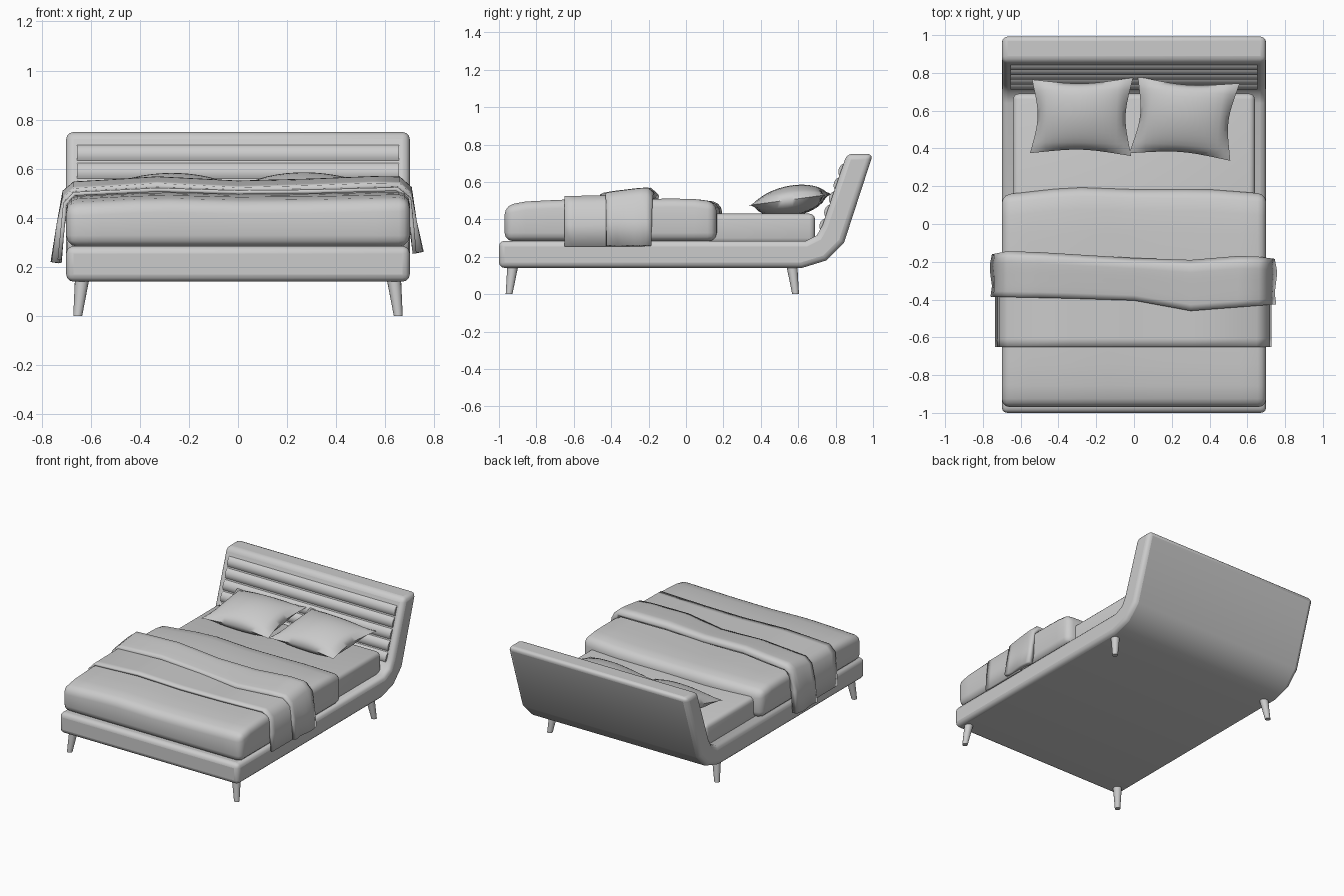
import bpy, bmesh, math
from mathutils import Vector

cube = bpy.data.objects.get("Cube")
if cube:
    bpy.data.objects.remove(cube, do_unlink=True)

grey = bpy.data.materials.new("soft grey")
grey.use_nodes = True
grey.diffuse_color = (0.6, 0.6, 0.6, 1)
grey.node_tree.nodes["Principled BSDF"].inputs["Base Color"].default_value = (0.6, 0.6, 0.6, 1)


def finish(name, bm, bevel=0, segments=3, thickness=0, angle=40):
    """Turn a bmesh into a smooth shaded object with optional modifiers."""
    bmesh.ops.recalc_face_normals(bm, faces=bm.faces)
    mesh = bpy.data.meshes.new(name)
    bm.to_mesh(mesh)
    bm.free()
    obj = bpy.data.objects.new(name, mesh)
    bpy.context.collection.objects.link(obj)
    mesh.materials.append(grey)
    bpy.ops.object.select_all(action='DESELECT')
    obj.select_set(True)
    bpy.context.view_layer.objects.active = obj
    bpy.ops.object.shade_smooth_by_angle(angle=math.radians(angle))
    if thickness:
        mod = obj.modifiers.new("Thickness", 'SOLIDIFY')
        mod.thickness, mod.offset = thickness, -1
    if bevel:
        mod = obj.modifiers.new("Rounding", 'BEVEL')
        mod.width, mod.segments = bevel, segments
        mod.limit_method, mod.angle_limit = 'ANGLE', math.radians(50)
    return obj


def lerp(points, x):
    """Piecewise linear lookup in a list of (position, value)."""
    if x <= points[0][0]:
        return points[0][1]
    for (a, u), (b, v) in zip(points, points[1:]):
        if x <= b:
            return u + (v - u) * (x - a) / (b - a)
    return points[-1][1]


def extrude_profile(name, profile, half_width, **options):
    """Sweep a (y, z) outline along x."""
    bm = bmesh.new()
    face = bm.faces.new([bm.verts.new((-half_width, y, z)) for y, z in profile])
    ext = bmesh.ops.extrude_face_region(bm, geom=[face])
    verts = [v for v in ext["geom"] if isinstance(v, bmesh.types.BMVert)]
    bmesh.ops.translate(bm, verts=verts, vec=(2 * half_width, 0, 0))
    return finish(name, bm, **options)


def sheet(bm, rows):
    """Join rows of points into a grid of quads."""
    grid = [[bm.verts.new(p) for p in row] for row in rows]
    for r, s in zip(grid, grid[1:]):
        for a, b, c, d in zip(r, r[1:], s[1:], s):
            bm.faces.new((a, b, c, d))


# Upholstered base that curves up into the headboard
extrude_profile("bed_frame", [
    (-1, 0.14), (0.62, 0.14), (0.75, 0.18), (0.845, 0.275), (1, 0.75),
    (0.86, 0.75), (0.73, 0.37), (0.70, 0.315), (0.64, 0.285), (-1, 0.285)],
    0.70, bevel=0.03)

# Horizontal padded rolls on the headboard
low, high, rolls = Vector((0.722, 0.335)), Vector((0.848, 0.70)), 5
along = high - low
out = Vector((-along.y, along.x)).normalized()
outline = [low - out * 0.03]
for i in range(rolls):
    for k in range(6):
        t = (i + k / 6) / rolls
        outline.append(low + along * t + out * 0.02 * math.sin(math.pi * k / 6) ** 0.7)
outline += [high, high - out * 0.03]
extrude_profile("headboard_padding", outline, 0.655)

# Splayed tapered legs
for end, y in (("front", -0.925), ("back", 0.565)):
    for side, s in (("left", 1), ("right", -1)):
        top = Vector((s * 0.634, y, 0.16))
        foot = Vector((s * 0.653, y + math.copysign(0.021, y), 0))
        bm = bmesh.new()
        rings = []
        for centre, radius in ((foot, 0.018), (top, 0.03)):
            rings.append([bm.verts.new(centre + Vector((
                radius * math.cos(math.tau * k / 16), radius * math.sin(math.tau * k / 16), 0)))
                for k in range(16)])
        for k in range(16):
            j = (k + 1) % 16
            bm.faces.new((rings[0][k], rings[0][j], rings[1][j], rings[1][k]))
        bm.faces.new(rings[0])
        bm.faces.new(rings[1])
        finish(f"{end}_{side}_leg", bm)


def padded_box(name, half_width, front, back, bottom, top, bevel, shape=None):
    """Rounded block, cut finely enough for its top to follow a shape."""
    bm = bmesh.new()
    bmesh.ops.create_cube(bm, size=1)
    for v in bm.verts:
        v.co = Vector((v.co.x * 2 * half_width, front + (v.co.y + 0.5) * (back - front),
                       bottom + (v.co.z + 0.5) * (top - bottom)))
    bmesh.ops.bevel(bm, geom=bm.edges[:], offset=bevel, segments=3, profile=0.5, affect='EDGES')
    if shape:
        for axis, start, stop in ((0, -half_width, half_width), (1, front, back)):
            for k in range(1, 10):
                spot, normal = Vector(), Vector()
                spot[axis], normal[axis] = start + (stop - start) * k / 10, 1
                bmesh.ops.bisect_plane(bm, geom=bm.verts[:] + bm.edges[:] + bm.faces[:],
                                       plane_co=spot, plane_no=normal)
        for v in bm.verts:
            shape(v)
    return finish(name, bm, angle=50)


padded_box("mattress", 0.64, -0.93, 0.69, 0.27, 0.43, 0.03)

# Duvet with a gently wavy top and back edge
duvet_y = [(-0.97, -0.035), (-0.88, -0.012), (-0.65, 0), (0, 0.005), (0.1, 0), (0.18, -0.02)]
duvet_x = [(-0.7, -0.012), (-0.33, 0.006), (0, -0.002), (0.3, 0), (0.65, 0.008)]
duvet_back = [(-0.7, -0.02), (-0.33, 0.02), (0, 0.008), (0.4, 0.008), (0.7, -0.015)]


def duvet_shape(v):
    x, y, z = v.co
    if z > 0.35:
        v.co.z += lerp(duvet_y, y) + lerp(duvet_x, x)
    if y > 0.05:
        v.co.y += lerp(duvet_back, x)


padded_box("duvet", 0.70, -0.97, 0.175, 0.283, 0.498, 0.045, duvet_shape)


def drape(name, path, front, back, lift, flare, thickness):
    """Cloth laid over the bed: path is its (x, z) line across the width."""
    bm = bmesh.new()
    rows = []
    for k in range(9):
        t = k / 8
        row = []
        for i, (x, z) in enumerate(path):
            y = lerp(front, x) + t * (lerp(back, x) - lerp(front, x))
            if i in (0, len(path) - 1):
                x += math.copysign(lerp(flare, t), x)
            row.append((x, y, z + (lerp(lift, t) if abs(x) < 0.72 else 0)))
        rows.append(row)
    sheet(bm, rows)
    obj = finish(name, bm, thickness=thickness, angle=50)
    # Keep the outer side facing up so the thickness grows inward
    if sum(p.normal.z * p.area for p in obj.data.polygons) < 0:
        obj.data.flip_normals()


# Throw blanket: a flat layer and a raised folded layer on top
drape("throw_lower_layer",
      [(-0.735, 0.23), (-0.722, 0.36), (-0.712, 0.46), (-0.67, 0.505), (-0.33, 0.522),
       (0, 0.512), (0.3, 0.515), (0.65, 0.525), (0.705, 0.48), (0.717, 0.37), (0.727, 0.255)],
      [(-0.7, -0.65), (0.7, -0.65)], [(-0.7, -0.3), (0.7, -0.3)],
      [(0, 0), (1, 0.004)], [(0, 0), (1, 0)], 0.016)
drape("throw_folded_layer",
      [(-0.752, 0.22), (-0.74, 0.37), (-0.715, 0.49), (-0.67, 0.528), (-0.5, 0.538), (-0.33, 0.549),
       (0, 0.532), (0.3, 0.54), (0.55, 0.55), (0.66, 0.548), (0.708, 0.505), (0.728, 0.39), (0.745, 0.262)],
      [(-0.75, -0.385), (-0.3, -0.395), (0, -0.405), (0.3, -0.46), (0.75, -0.425)],
      [(-0.75, -0.16), (-0.65, -0.14), (0, -0.18), (0.3, -0.19), (0.6, -0.165), (0.75, -0.185)],
      [(0, -0.008), (0.15, 0), (0.7, 0.018), (0.88, 0.02), (1, -0.004)],
      [(0, -0.008), (0.7, 0.014), (1, 0)], 0.034)


def pillow(name, corners):
    """Puffed cushion between four (x, y, z) corners, pinched at the seams."""
    a, b, c, d = map(Vector, corners)
    n = 14
    bm = bmesh.new()
    for side, puff in ((1, 0.078), (-1, 0.085)):
        rows = []
        for j in range(n + 1):
            row = []
            for i in range(n + 1):
                u, v = i / n, j / n
                p = a.lerp(b, u).lerp(d.lerp(c, u), v)
                # Seams bow inward between the corners
                p += (a + b + c + d - 4 * p) / 4 * 0.13 * (
                    max(math.sin(math.pi * u), math.sin(math.pi * v))
                    * max(abs(2 * u - 1), abs(2 * v - 1)) ** 4)
                swell = (math.sin(math.pi * u) * math.sin(math.pi * v)) ** 0.55
                p.z += side * puff * swell
                p.z = max(p.z, 0.425)
                row.append(p)
            rows.append(row)
        sheet(bm, rows)
    bmesh.ops.remove_doubles(bm, verts=bm.verts, dist=0.0005)
    finish(name, bm, angle=60)


pillow("right_pillow", [(-0.55, 0.375, 0.465), (-0.015, 0.36, 0.47),
                        (-0.005, 0.775, 0.535), (-0.54, 0.765, 0.53)])
pillow("left_pillow", [(-0.025, 0.375, 0.465), (0.51, 0.335, 0.475),
                       (0.56, 0.745, 0.53), (0.02, 0.78, 0.54)])
